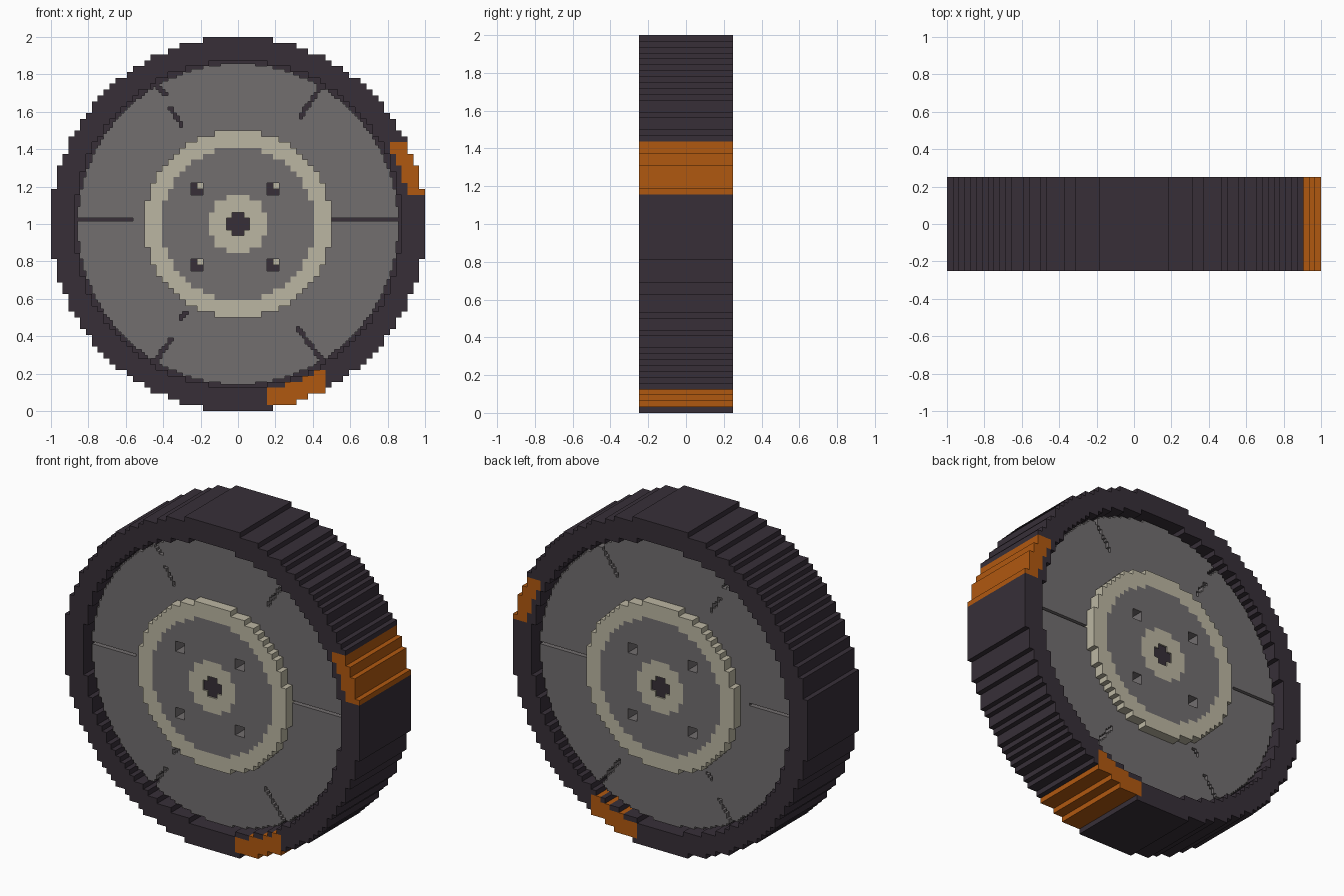
import bpy, math
from mathutils import Vector

cube = bpy.data.objects.get("Cube")
if cube:
    bpy.data.objects.remove(cube, do_unlink=True)

CELL = 1 / 32      # block size
HALF = 0.25        # half width of the wheel
STEP = 0.1875      # half width of the recessed grey face


def material(name, rgb):
    m = bpy.data.materials.new(name)
    m.use_nodes = True
    m.diffuse_color = (*rgb, 1)
    bsdf = m.node_tree.nodes["Principled BSDF"]
    bsdf.inputs["Base Color"].default_value = (*rgb, 1)
    bsdf.inputs["Roughness"].default_value = 0.8
    return m


DARK = material("dark rubber", (0.038, 0.028, 0.039))
GREY = material("warm grey", (0.168, 0.156, 0.159))
CREAM = material("cream", (0.50, 0.468, 0.361))
ORANGE = material("burnt orange", (0.434, 0.098, 0.005))


def blocks(name, inside, half, mat, size=CELL):
    """Stepped plate: every cell whose centre passes inside(x, z), spanning -half..half in y."""
    n = round(1 / size)
    cells = {(i, k) for i in range(-n, n) for k in range(-n, n)
             if inside((i + 0.5) * size, (k + 0.5) * size)}
    verts, faces, index = [], [], {}

    def v(i, side, k):
        key = (i, side, k)
        if key not in index:
            index[key] = len(verts)
            verts.append((i * size, side * half, 1 + k * size))
        return index[key]

    for i, k in sorted(cells):
        ring = [(i, k), (i + 1, k), (i + 1, k + 1), (i, k + 1)]
        faces.append([v(a, -1, b) for a, b in ring])
        faces.append([v(a, 1, b) for a, b in reversed(ring)])
        # Side walls only where the neighbouring cell is empty
        for s, (di, dk) in enumerate([(0, -1), (1, 0), (0, 1), (-1, 0)]):
            if (i + di, k + dk) not in cells:
                (a, b), (c, d) = ring[s], ring[(s + 1) % 4]
                faces.append([v(c, -1, d), v(a, -1, b), v(a, 1, b), v(c, 1, d)])
    mesh = bpy.data.meshes.new(name)
    mesh.from_pydata(verts, [], faces)
    mesh.materials.append(mat)
    obj = bpy.data.objects.new(name, mesh)
    bpy.context.collection.objects.link(obj)
    return obj


def ring(outer, inner=0):
    return lambda x, z: inner <= math.hypot(x, z) / CELL < outer


# Tyre with two orange patches running across the tread
tyre = ring(32, 28)


def patch(x, z):
    r = math.hypot(x, z)
    side = x > 0 and 0.15 < z < 0.44 and r > 0.915
    bottom = 0.155 < x < 0.47 and -0.968 < z < 0 and r > 0.895
    return tyre(x, z) and (side or bottom)


blocks("tyre", lambda x, z: tyre(x, z) and not patch(x, z), HALF, DARK)
blocks("tyre_patches", patch, HALF, ORANGE)

# Dark core seen through the slots, holes and rim gap
blocks("core", ring(28.6), 0.1, DARK)

# Recessed grey face with narrow radial slots
SLOTS = [((0.5, 0.023), (0.9, 0.023)), ((-0.9, 0.023), (-0.57, 0.023)),
         ((0.33, 0.57), (0.46, 0.76)), ((0.32, -0.56), (0.46, -0.74)),
         ((-0.36, -0.62), (-0.46, -0.76)), ((-0.27, -0.47), (-0.3, -0.5)),
         ((-0.39, 0.69), (-0.46, 0.76)), ((-0.3, 0.53), (-0.36, 0.62))]


def in_slot(x, z):
    p = Vector((x, z))
    for a, b in SLOTS:
        a, b = Vector(a), Vector(b)
        t = max(0, min(1, (p - a).dot(b - a) / (b - a).length_squared))
        if (p - a.lerp(b, t)).length < 0.0095:
            return True
    return False


face = ring(27.4, 15)
blocks("wheel_face", lambda x, z: face(x, z) and not in_slot(x, z), STEP, GREY, CELL / 2)

# Raised cream ring, inner grey disc with four bolt holes, and hub
blocks("outer_ring", ring(16, 13), HALF, CREAM)


def bolt_hole(x, z):
    return any(abs(x - cx) < CELL and abs(z - cz) < CELL
               for cx in (-7 * CELL, 6 * CELL) for cz in (-7 * CELL, 6 * CELL))


def bolt_tip(x, z):
    # Upper right cell of each hole
    return bolt_hole(x, z) and not bolt_hole(x + CELL, z) and not bolt_hole(x, z + CELL)


disc, hub, bore = ring(13, 5), ring(5, 2.1), ring(2.1)
blocks("inner_disc", lambda x, z: disc(x, z) and not bolt_hole(x, z), HALF, GREY)
blocks("bolt_tips", bolt_tip, STEP, CREAM)
blocks("hub", lambda x, z: hub(x, z) and not bore(x, z), HALF, CREAM)
blocks("axle_bore", bore, HALF - 0.01, DARK)
